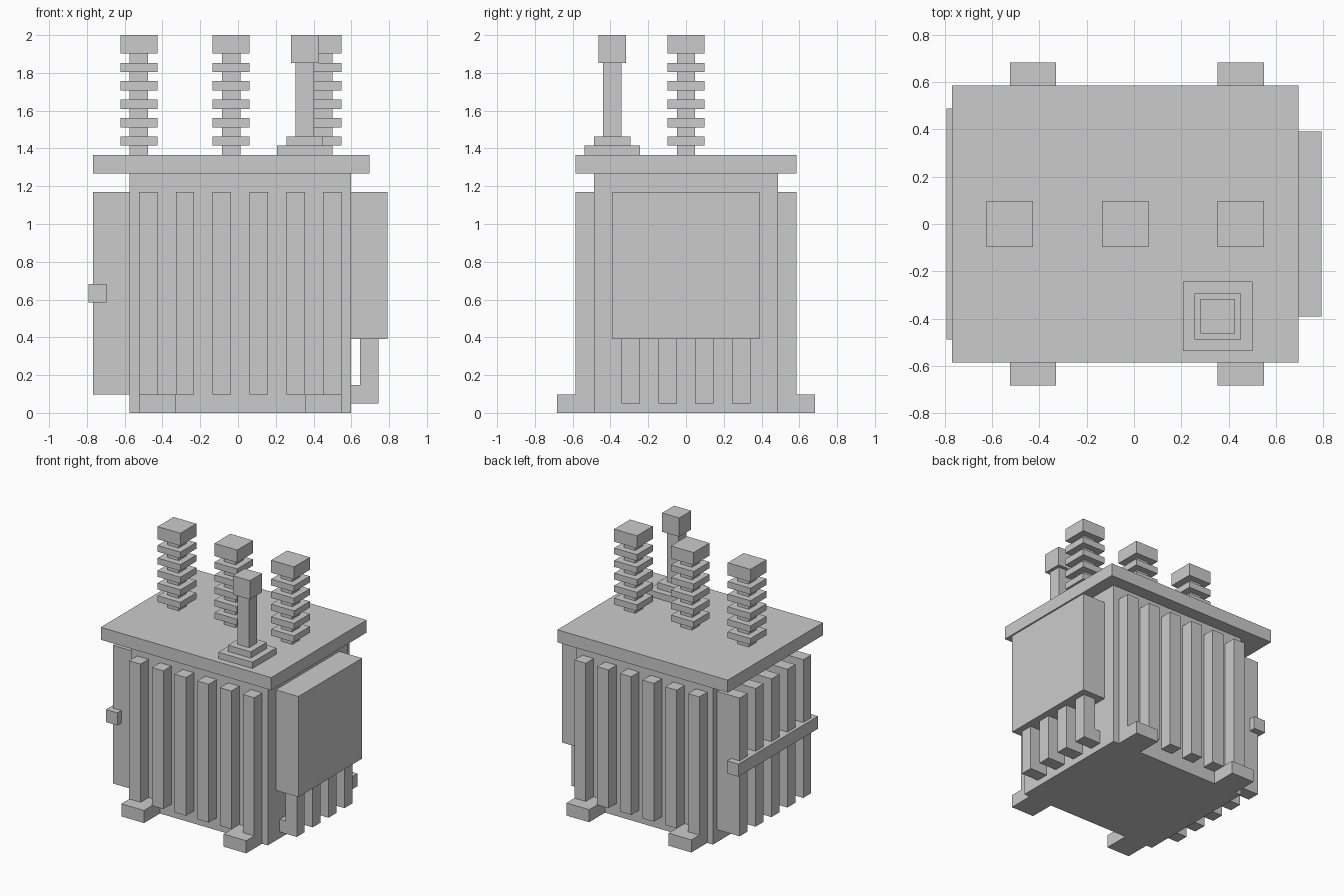
import bpy
import bmesh
from mathutils import Matrix, Vector

if "Cube" in bpy.data.objects:
    bpy.data.objects.remove(bpy.data.objects["Cube"])

U = 2 / 41           # modelling unit: the model is 41 units tall
X0 = -15.75          # x offset (units) that centres the model


def build(name, boxes):
    """One object from boxes given as (x0, x1, y0, y1, z0, z1) in units."""
    bm = bmesh.new()
    for x0, x1, y0, y1, z0, z1 in boxes:
        centre = Vector((x0 + x1, y0 + y1, z0 + z1)) / 2 + Vector((X0, 0, 0))
        size = Vector((x1 - x0, y1 - y0, z1 - z0))
        bmesh.ops.create_cube(
            bm, size=1,
            matrix=Matrix.Translation(centre * U) @ Matrix.Diagonal((size * U).to_4d()))
    mesh = bpy.data.meshes.new(name)
    bm.to_mesh(mesh)
    bm.free()
    obj = bpy.data.objects.new(name, mesh)
    bpy.context.collection.objects.link(obj)
    return obj


def stack(name, cx, cy, layers):
    """Square blocks (half width, z0, z1) centred on one vertical axis."""
    return build(name, [(cx - h, cx + h, cy - h, cy + h, a, b) for h, a, b in layers])


# Tank and overhanging lid
build("tank", [(4, 28, -10, 10, 0, 26)])
build("lid", [(0, 30, -12, 12, 26, 28)])

# Cooling fins and feet on the front and back
for side, s in (("front", -1), ("back", 1)):
    fin_y = sorted((10 * s, 12 * s))
    foot_y = sorted((10 * s, 14 * s))
    for i in range(6):
        x = 5 + 4 * i
        build(f"{side}_fin_{i + 1}", [(x, x + 2, *fin_y, 2, 24)])
    for end, x in (("left", 5), ("right", 23)):
        build(f"{side}_{end}_foot", [(x, x + 4, *foot_y, 0, 2)])

# Deeper fins on the left, tied by a cross bar
for i in range(5):
    y = -8 + 4 * i
    build(f"left_fin_{i + 1}", [(0, 4, y - 1, y + 1, 2, 24)])
build("left_cross_bar", [(-0.5, 1.5, -10, 10, 12, 14)])

# Control cabinet on the right, with L-shaped cable conduits below
build("control_cabinet", [(28, 32, -8, 8, 8, 24)])
for i in range(4):
    y = -6 + 4 * i
    build(f"conduit_{i + 1}", [(29, 31, y - 1, y + 1, 1, 8),
                               (28, 29, y - 1, y + 1, 1, 3)])

# Three ribbed insulator bushings
for i in range(3):
    ribs = [(2, z, z + 1) for z in range(29, 38, 2)]
    stack(f"bushing_{i + 1}", 5 + 10 * i, 0, [(1, 28, 39)] + ribs + [(2, 39, 41)])

# Breather post on a stepped base
stack("breather_post", 23, -8,
      [(3, 28, 29), (2, 29, 30), (1, 30, 38), (1.5, 38, 41)])
